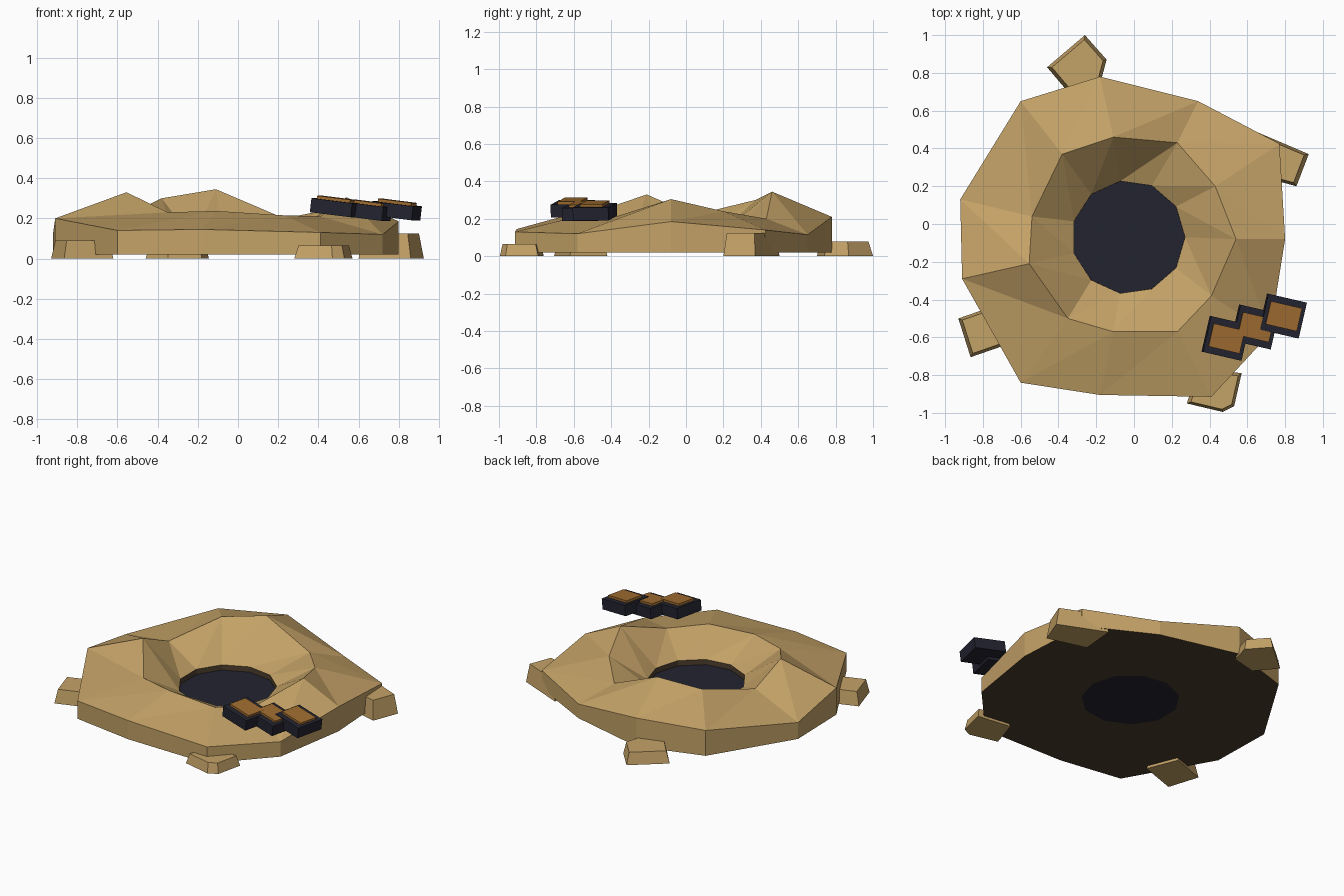
import bpy, bmesh
from math import cos, sin, tau, radians
from mathutils import Matrix, Vector

default_cube = bpy.data.objects.get("Cube")
if default_cube:
    bpy.data.objects.remove(default_cube, do_unlink=True)


def make_material(name, colour):
    material = bpy.data.materials.new(name)
    material.use_nodes = True
    material.diffuse_color = (*colour, 1)
    shader = material.node_tree.nodes["Principled BSDF"]
    shader.inputs["Base Color"].default_value = (*colour, 1)
    shader.inputs["Roughness"].default_value = 0.9
    return material


SAND = make_material("sand", (0.55, 0.36, 0.135))
EARTH = make_material("dark_earth", (0.075, 0.048, 0.027))
CHARCOAL = make_material("charcoal", (0.017, 0.017, 0.03))
AMBER = make_material("amber", (0.35, 0.15, 0.03))


def finish(bm, name, *materials):
    bmesh.ops.recalc_face_normals(bm, faces=bm.faces)
    mesh = bpy.data.meshes.new(name)
    bm.to_mesh(mesh)
    bm.free()
    for material in materials:
        mesh.materials.append(material)
    obj = bpy.data.objects.new(name, mesh)
    bpy.context.collection.objects.link(obj)
    return obj


def add_ring(bm, points):
    return [bm.verts.new(point) for point in points]


def bridge(bm, lower, upper, material_index=0, split=False):
    """Join two vertex loops, optionally with a diagonal in each panel."""
    count = len(lower)
    for i in range(count):
        j = (i + 1) % count
        a, b, c, d = lower[i], lower[j], upper[j], upper[i]
        for corners in ([(a, b, c), (a, c, d)] if split else [(a, b, c, d)]):
            bm.faces.new(corners).material_index = material_index


def frustum(name, base, bottom, top, scale, material):
    """Flat-sided block with a tapered top."""
    bm = bmesh.new()
    middle = sum((Vector(p) for p in base), Vector((0, 0))) / len(base)
    lower = add_ring(bm, [(x, y, bottom) for x, y in base])
    upper = add_ring(bm, [(*middle.lerp(Vector(p), scale), top) for p in base])
    bridge(bm, lower, upper)
    bm.faces.new(lower)
    bm.faces.new(upper)
    return finish(bm, name, material)


# Crater mound: outer edge, raised rim, sunken mouth, then open underside ring
EDGE = [(0.8, -0.08, 0.185), (0.77, 0.425, 0.14), (0.34, 0.65, 0.115),
        (-0.18, 0.78, 0.21), (-0.6, 0.65, 0.19), (-0.92, 0.13, 0.13),
        (-0.91, -0.29, 0.2), (-0.6, -0.84, 0.14), (-0.18, -0.905, 0.145),
        (0.41, -0.915, 0.13), (0.72, -0.58, 0.12)]
RIM = [(0.54, -0.08, 0.305), (0.43, 0.2, 0.24), (0.23, 0.43, 0.2),
       (-0.11, 0.46, 0.345), (-0.38, 0.37, 0.3), (-0.54, 0.04, 0.22),
       (-0.555, -0.21, 0.33), (-0.35, -0.5, 0.23), (-0.11, -0.57, 0.237),
       (0.23, -0.57, 0.215), (0.41, -0.38, 0.21)]
SIDES = len(EDGE)
MOUTH = [(-0.03 + 0.3 * cos(tau * i / SIDES), -0.07 + 0.3 * sin(tau * i / SIDES))
         for i in range(SIDES)]
BASE_Z, MOUTH_Z, FLOOR_Z = 0.02, 0.1, 0.065

bm = bmesh.new()
foot = add_ring(bm, [(x, y, BASE_Z) for x, y, z in EDGE])
edge = add_ring(bm, EDGE)
rim = add_ring(bm, RIM)
mouth = add_ring(bm, [(x, y, MOUTH_Z) for x, y in MOUTH])
hole = add_ring(bm, [(x, y, BASE_Z) for x, y in MOUTH])
bridge(bm, foot, edge)
bridge(bm, edge, rim, split=True)
bridge(bm, rim, mouth, split=True)
bridge(bm, mouth, hole, material_index=1)
bridge(bm, hole, foot, material_index=1)
finish(bm, "crater_mound", SAND, EARTH)

# Dark floor plug filling the mouth
frustum("crater_floor", MOUTH, BASE_Z, FLOOR_Z, 0.999, CHARCOAL)

# Rocks half buried around the mound
ROCKS = {
    "back_rock": (0.078, [(-0.46, 0.83), (-0.35, 0.7), (-0.18, 0.74),
                          (-0.145, 0.87), (-0.26, 1.0)]),
    "left_side_rock": (0.125, [(0.925, 0.37), (0.62, 0.5), (0.6, 0.27),
                               (0.86, 0.2)]),
    "front_rock": (0.066, [(0.28, -0.95), (0.47, -0.995), (0.53, -0.965),
                           (0.57, -0.79), (0.34, -0.76)]),
    "right_side_rock": (0.09, [(-0.93, -0.5), (-0.865, -0.705), (-0.62, -0.62),
                               (-0.7, -0.42)]),
}
for name, (height, outline) in ROCKS.items():
    frustum(name, outline, 0, height, 0.86, SAND)


# Row of three tilted boxes, each with an amber plate on top
def tilted_box(name, centre, size, lift, material):
    bm = bmesh.new()
    tilt = Matrix.Rotation(radians(-13), 4, "Z") @ Matrix.Rotation(radians(7), 4, "Y")
    place = Matrix.Translation(centre) @ tilt @ Matrix.Translation((0, 0, lift))
    bmesh.ops.create_cube(bm, size=1, matrix=place @ Matrix.Diagonal((*size, 1)))
    return finish(bm, name, material)


CRATES = {"inner": (0.485, -0.605, 0.253), "middle": (0.64, -0.545, 0.235),
          "outer": (0.788, -0.487, 0.238)}
for name, centre in CRATES.items():
    tilted_box(name + "_box", centre, (0.21, 0.195, 0.07), 0, CHARCOAL)
    tilted_box(name + "_plate", centre, (0.17, 0.125, 0.02), 0.04, AMBER)
